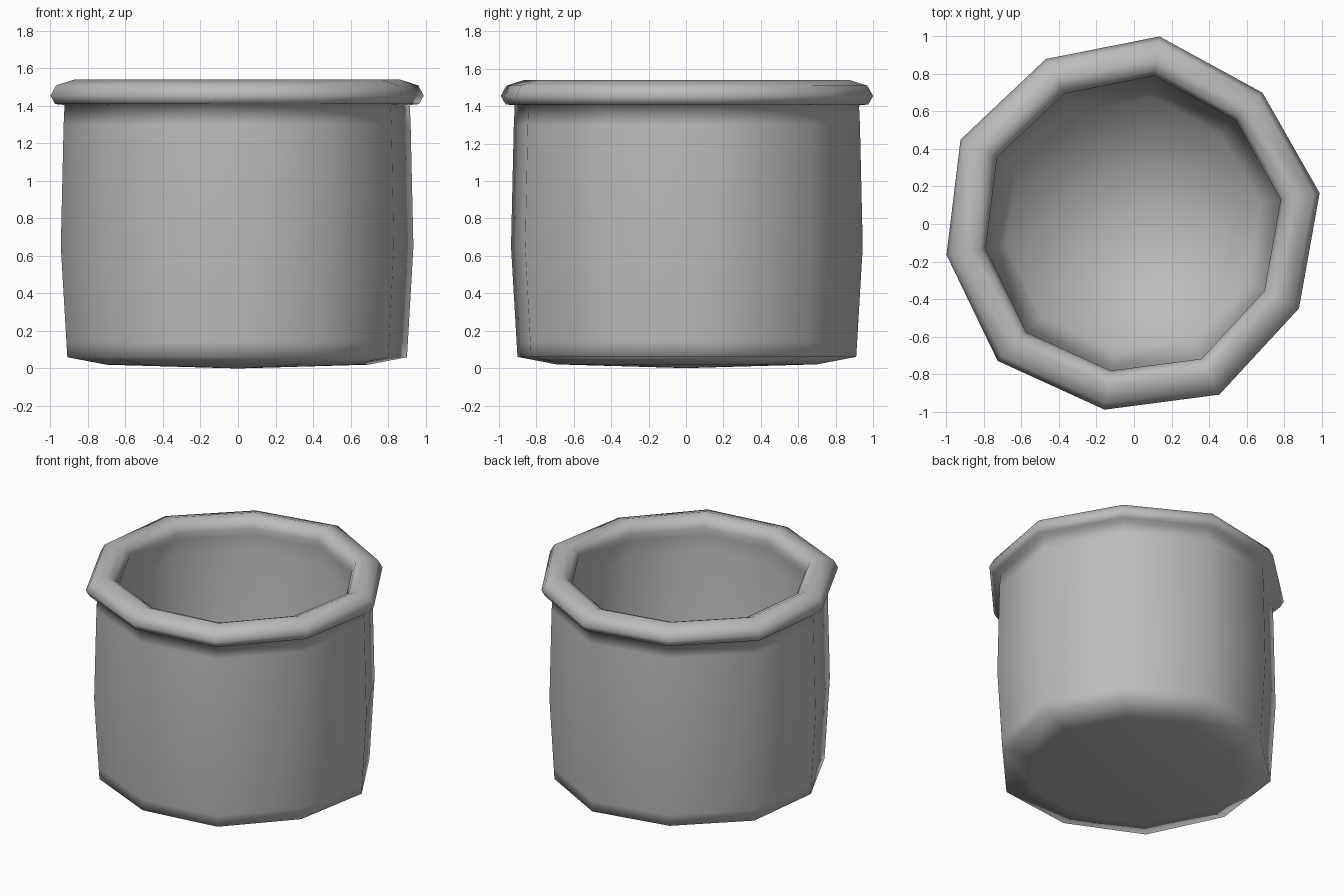
import bpy
import bmesh

cube = bpy.data.objects.get("Cube")
if cube:
    bpy.data.objects.remove(cube)

# Single grey material
grey = bpy.data.materials.new("plain_grey")
grey.use_nodes = True
colour = (0.5, 0.5, 0.5, 1)
grey.diffuse_color = colour
grey.node_tree.nodes["Principled BSDF"].inputs["Base Color"].default_value = colour

# Slightly uneven ten-sided outline of the rim
OUTLINE = [(0.99, 0.165), (0.685, 0.70), (0.136, 1.0), (-0.47, 0.88), (-0.925, 0.45),
           (-1.0, -0.165), (-0.727, -0.73), (-0.157, -0.99), (0.455, -0.91), (0.88, -0.45)]

# Profile as (outline scale, height), from under the base, over the rim, to the inner floor
PROFILE = [(0.70, 0.02), (0.91, 0.06), (0.915, 0.14), (0.945, 0.65), (0.93, 1.30),
           (0.925, 1.405), (0.975, 1.41), (1.0, 1.455), (0.97, 1.51), (0.875, 1.54),
           (0.815, 1.515), (0.79, 1.46), (0.80, 1.41), (0.79, 1.30), (0.77, 0.65),
           (0.68, 0.22)]


def build_pot():
    bm = bmesh.new()
    rings = [[bm.verts.new((x * s, y * s, z)) for x, y in OUTLINE] for s, z in PROFILE]
    count = len(OUTLINE)
    for low, high in zip(rings, rings[1:]):
        for i in range(count):
            j = (i + 1) % count
            bm.faces.new((low[i], low[j], high[j], high[i]))
    # Underside and inner floor, each a fan around a centre point
    for ring, z in ((rings[0], 0), (rings[-1], 0.12)):
        centre = bm.verts.new((0, 0, z))
        for i in range(count):
            bm.faces.new((ring[i], ring[(i + 1) % count], centre))
    bmesh.ops.recalc_face_normals(bm, faces=bm.faces)
    for face in bm.faces:
        face.smooth = True
    mesh = bpy.data.meshes.new("pot")
    bm.to_mesh(mesh)
    bm.free()
    mesh.materials.append(grey)
    pot = bpy.data.objects.new("pot", mesh)
    bpy.context.collection.objects.link(pot)


build_pot()
